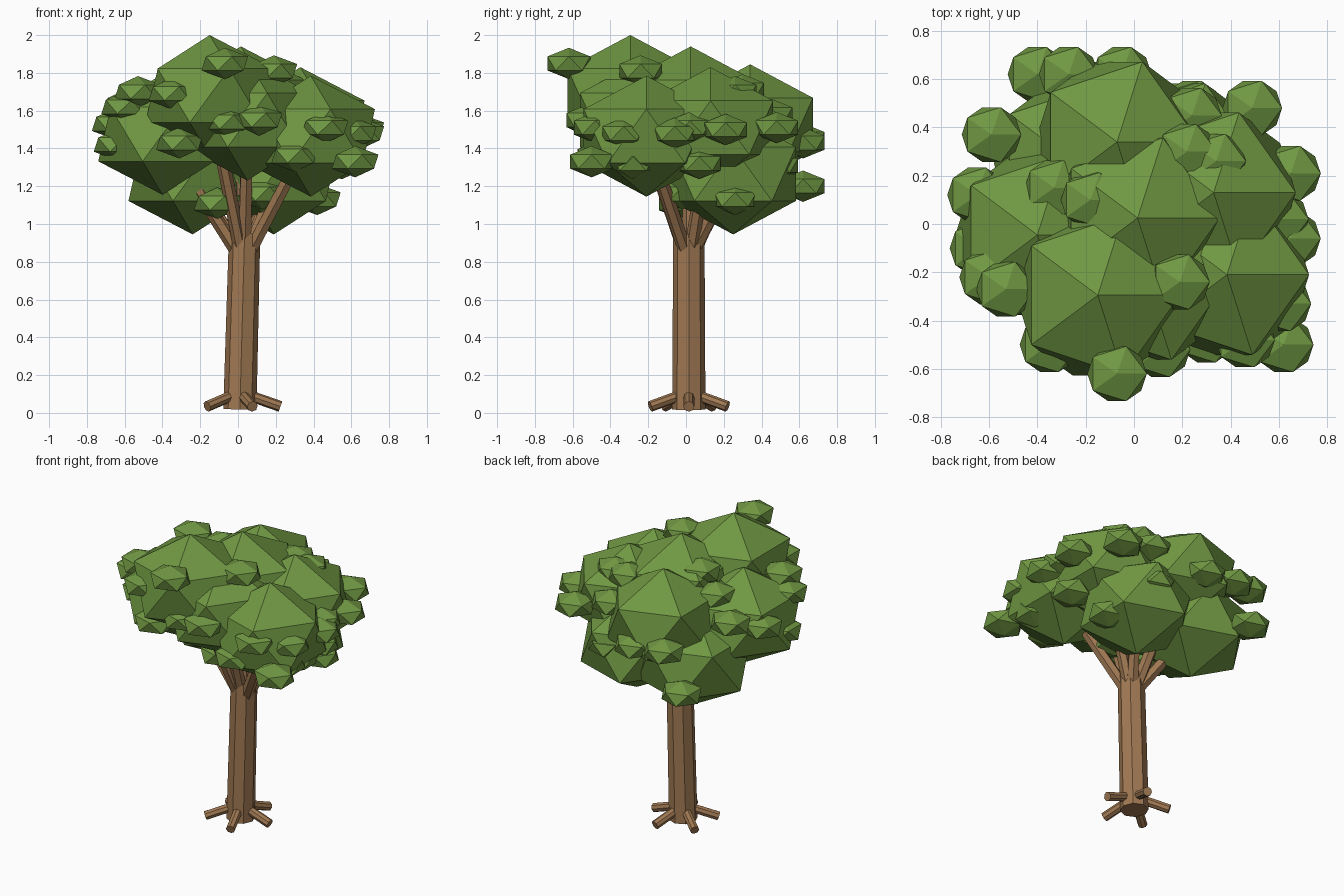
import bpy, math
from mathutils import Vector


def material(name, color):
    m = bpy.data.materials.new(name)
    m.diffuse_color = (*color, 1)
    return m


LEAF = material("leaf_green", (0.16, 0.31, 0.055))
BARK = material("bark_brown", (0.35, 0.19, 0.085))


def blob(name, pos, scale):
    bpy.ops.mesh.primitive_ico_sphere_add(subdivisions=1, radius=1, location=pos)
    o = bpy.context.object
    o.name = name
    o.scale = scale
    o.data.materials.append(LEAF)


def limb(name, a, b, r1, r2, sides):
    a, b = Vector(a), Vector(b)
    d = b - a
    bpy.ops.mesh.primitive_cone_add(vertices=sides, radius1=r1, radius2=r2,
                                    depth=d.length, location=(a + b) / 2)
    o = bpy.context.object
    o.name = name
    o.rotation_euler = d.to_track_quat('Z', 'Y').to_euler()
    o.data.materials.append(BARK)


# Trunk
limb("trunk", (0.01, 0.015, 0.018), (0.035, 0.015, 0.95), 0.088, 0.083, 8)

# Roots
for i in range(5):
    a = math.radians(72 * i)
    c, s = math.cos(a), math.sin(a)
    limb(f"root_{i + 1}", (0.01 + 0.04 * c, 0.015 + 0.04 * s, 0.095),
         (0.01 + 0.215 * c, 0.015 + 0.215 * s, 0.034), 0.029, 0.029, 8)

# Large foliage masses, each carried by a branch
masses = [
    (-0.07, 0.34, 1.525), (0.015, 0.025, 1.62), (-0.15, -0.295, 1.68),
    (0.33, 0.13, 1.51), (0.385, -0.21, 1.465), (-0.40, -0.045, 1.475),
    (-0.24, 0.25, 1.265), (0.19, 0.25, 1.265), (0.05, -0.23, 1.55),
]
for i, p in enumerate(masses):
    blob(f"foliage_{i + 1}", p, (0.38, 0.39, 0.32))
    limb(f"branch_{i + 1}", (0.03 + 0.08 * p[0], 0.015 + 0.08 * p[1], 0.85), p,
         0.038, 0.034, 6)

# Small leaf tufts over the crown
tufts = [
    (-0.07, -0.62, 1.85), (0.19, -0.24, 1.81), (0.62, -0.50, 1.33),
    (0.49, 0.48, 1.51), (0.65, 0.21, 1.50), (0.22, 0.30, 1.71),
    (0.34, 0.26, 1.70), (-0.40, 0.62, 1.20), (-0.27, 0.62, 1.45),
    (-0.05, 0.62, 1.43), (-0.59, 0.37, 1.63), (-0.33, 0.15, 1.67),
    (-0.18, 0.10, 1.77), (-0.53, -0.27, 1.70), (-0.35, -0.50, 1.69),
    (-0.60, -0.22, 1.62), (-0.65, 0.12, 1.53), (-0.64, -0.10, 1.42),
    (0.65, -0.06, 1.48), (0.61, -0.33, 1.48), (0.46, -0.48, 1.51),
    (-0.31, -0.44, 1.43), (0.11, -0.52, 1.55), (-0.06, -0.50, 1.54),
    (0.30, -0.46, 1.36), (-0.11, -0.03, 1.11), (0.42, 0.26, 1.13),
    (0.13, -0.02, 1.16), (0.60, 0.02, 1.51), (0.55, 0.07, 1.32),
    (0.24, 0.48, 1.31), (0.24, 0.45, 1.58), (0.55, -0.28, 1.32),
]
for i, p in enumerate(tufts):
    blob(f"leaf_tuft_{i + 1}", p, (0.138, 0.133, 0.083))
